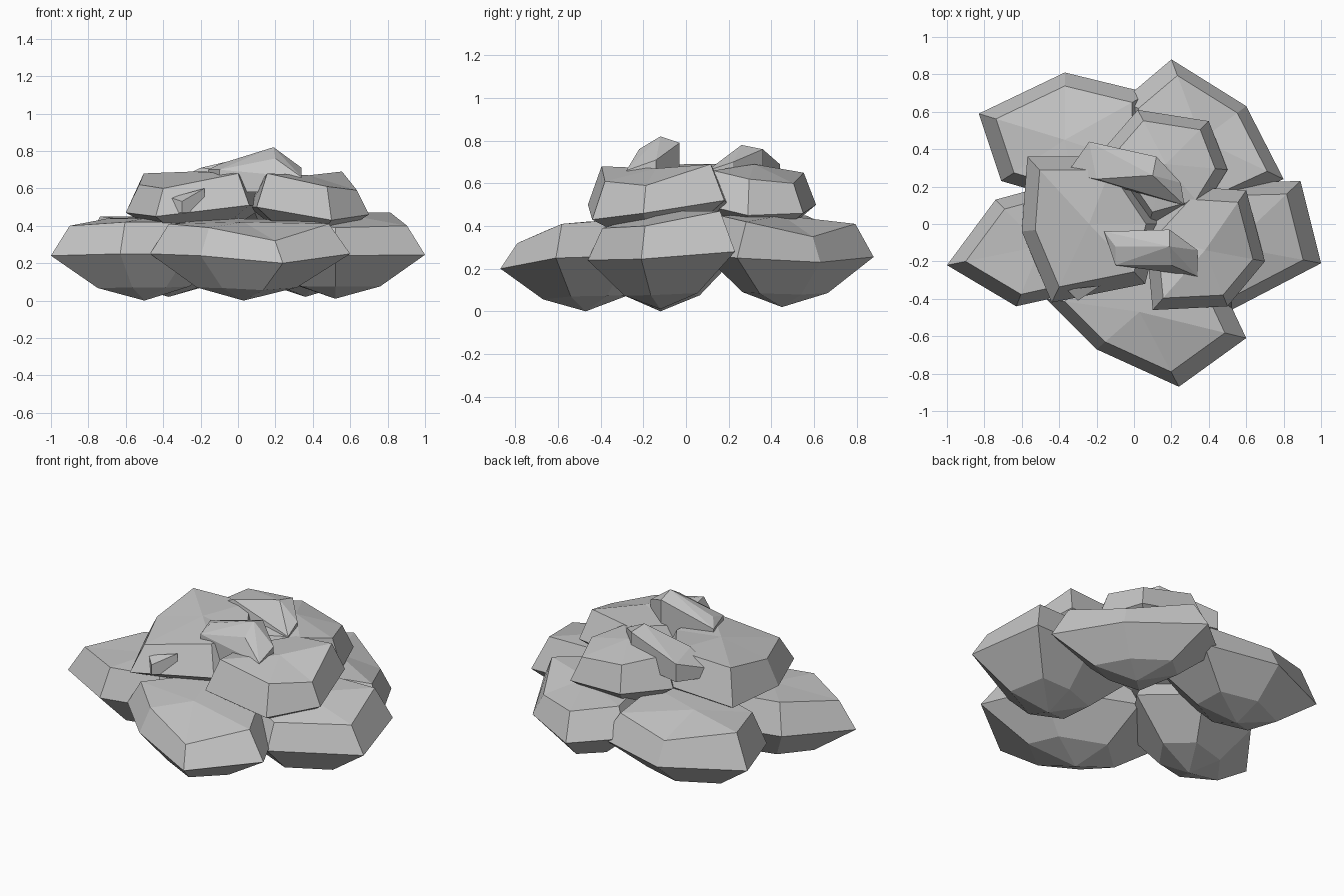
import bpy, bmesh
from mathutils import Vector

grey = bpy.data.materials.new("stone_grey")
grey.diffuse_color = (0.56, 0.56, 0.56, 1)


def finish(name, bm):
    bmesh.ops.recalc_face_normals(bm, faces=bm.faces)
    mesh = bpy.data.meshes.new(name)
    bm.to_mesh(mesh)
    bm.free()
    mesh.materials.append(grey)
    bpy.context.collection.objects.link(bpy.data.objects.new(name, mesh))


def petal(name, base, crown, rim, inset=0.2, belly=0.5):
    """Faceted bowl: rim rows are x, y, rim height, top edge height."""
    bm = bmesh.new()
    low = Vector(base)
    peak = Vector((low.x, low.y, crown))
    rings = [[], [], []]
    for x, y, z, top in rim:
        edge = Vector((x, y, z))
        under = edge.lerp(low, belly)
        under.z = z + (low.z - z) * 0.72
        upper = edge.lerp(peak, inset)
        upper.z = top
        for ring, co in zip(rings, (under, edge, upper)):
            ring.append(bm.verts.new(co))
    vlow, vpeak = bm.verts.new(low), bm.verts.new(peak)
    n = len(rim)
    for i in range(n):
        j = (i + 1) % n
        for a, b in zip(rings, rings[1:]):
            bm.faces.new((a[i], a[j], b[j], b[i]))
        bm.faces.new((vlow, rings[0][j], rings[0][i]))
        bm.faces.new((vpeak, rings[2][i], rings[2][j]))
    finish(name, bm)


def folded(name, points, floor):
    """Faceted folded piece: hull of the top points and a floor below them."""
    bm = bmesh.new()
    for p in points:
        bm.verts.new(p)
        bm.verts.new((p[0], p[1], floor))
    bmesh.ops.convex_hull(bm, input=bm.verts)
    loose = [v for v in bm.verts if not v.link_faces]
    bmesh.ops.delete(bm, geom=loose, context='VERTS')
    bmesh.ops.dissolve_limit(bm, angle_limit=0.03, verts=bm.verts, edges=bm.edges)
    finish(name, bm)


# Outer ring of five petals
petal("outer_petal_left", (-0.5, -0.12, 0), 0.44, [
    (-1, -0.22, 0.24, 0.40), (-0.63, -0.44, 0.25, 0.42), (-0.27, -0.36, 0.25, 0.42),
    (-0.02, 0, 0.27, 0.44), (-0.3, 0.25, 0.27, 0.45), (-0.74, 0.13, 0.26, 0.44)])
petal("outer_petal_front", (0.03, -0.47, 0), 0.42, [
    (-0.47, -0.40, 0.25, 0.41), (-0.2, -0.67, 0.24, 0.39), (0.24, -0.87, 0.20, 0.32),
    (0.6, -0.61, 0.25, 0.41), (0.44, -0.27, 0.26, 0.43), (-0.1, -0.07, 0.27, 0.44)])
petal("outer_petal_right", (0.52, -0.12, 0.01), 0.47, [
    (1, -0.21, 0.245, 0.40), (0.89, 0.23, 0.28, 0.47), (0.5, 0.22, 0.28, 0.47),
    (0.1, 0.08, 0.27, 0.45), (0.15, -0.3, 0.25, 0.43), (0.52, -0.46, 0.24, 0.39)])
petal("outer_petal_back_right", (0.36, 0.45, 0.02), 0.45, [
    (0.2, 0.88, 0.255, 0.41), (0.6, 0.63, 0.23, 0.35), (0.8, 0.24, 0.25, 0.42),
    (0.45, 0.08, 0.27, 0.45), (0.04, 0.12, 0.27, 0.45), (-0.06, 0.66, 0.27, 0.43)])
petal("outer_petal_back_left", (-0.37, 0.45, 0.02), 0.45, [
    (-0.83, 0.59, 0.25, 0.45), (-0.37, 0.81, 0.235, 0.37), (0.08, 0.70, 0.25, 0.41),
    (0.08, 0.3, 0.27, 0.45), (-0.3, 0.11, 0.27, 0.45), (-0.71, 0.23, 0.25, 0.44)])

# Middle ring of three petals
petal("middle_petal_left", (-0.24, 0, 0.33), 0.69, [
    (-0.6, -0.04, 0.47, 0.62), (-0.57, 0.36, 0.48, 0.68), (-0.1, 0.36, 0.5, 0.69),
    (0.14, 0, 0.5, 0.65), (0.06, -0.32, 0.51, 0.68), (-0.44, -0.42, 0.45, 0.60)])
petal("middle_petal_right", (0.38, -0.14, 0.32), 0.67, [
    (0.1, -0.46, 0.5, 0.68), (0.5, -0.44, 0.43, 0.61), (0.7, -0.2, 0.46, 0.59),
    (0.6, 0.18, 0.52, 0.69), (0.28, 0.2, 0.5, 0.66), (0.06, -0.04, 0.5, 0.64)])
petal("middle_petal_back", (0.17, 0.32, 0.33), 0.69, [
    (0.02, 0.61, 0.5, 0.65), (0.4, 0.55, 0.46, 0.60), (0.5, 0.29, 0.45, 0.62),
    (0.37, 0.08, 0.5, 0.66), (0.08, 0.0, 0.5, 0.64), (-0.18, 0.38, 0.5, 0.68)])

# Folded heart pieces
folded("inner_fold_back", [
    (-0.36, 0.27, 0.63), (-0.24, 0.44, 0.69), (0.12, 0.36, 0.76), (0.10, 0.26, 0.78),
    (0.25, 0.22, 0.70), (0.27, 0.10, 0.66), (-0.2, 0.24, 0.71)], 0.58)
folded("inner_fold_front", [
    (-0.16, -0.04, 0.70), (0.19, -0.03, 0.79), (0.19, -0.12, 0.82), (0.34, -0.14, 0.71),
    (0.34, -0.28, 0.66), (0.20, -0.22, 0.76), (-0.1, -0.22, 0.70),
    (-0.1, -0.12, 0.73)], 0.58)

# Small tip curling out of the left middle petal
folded("curled_tip", [
    (-0.36, -0.35, 0.55), (-0.18, -0.33, 0.60), (-0.30, -0.41, 0.53)], 0.47)
